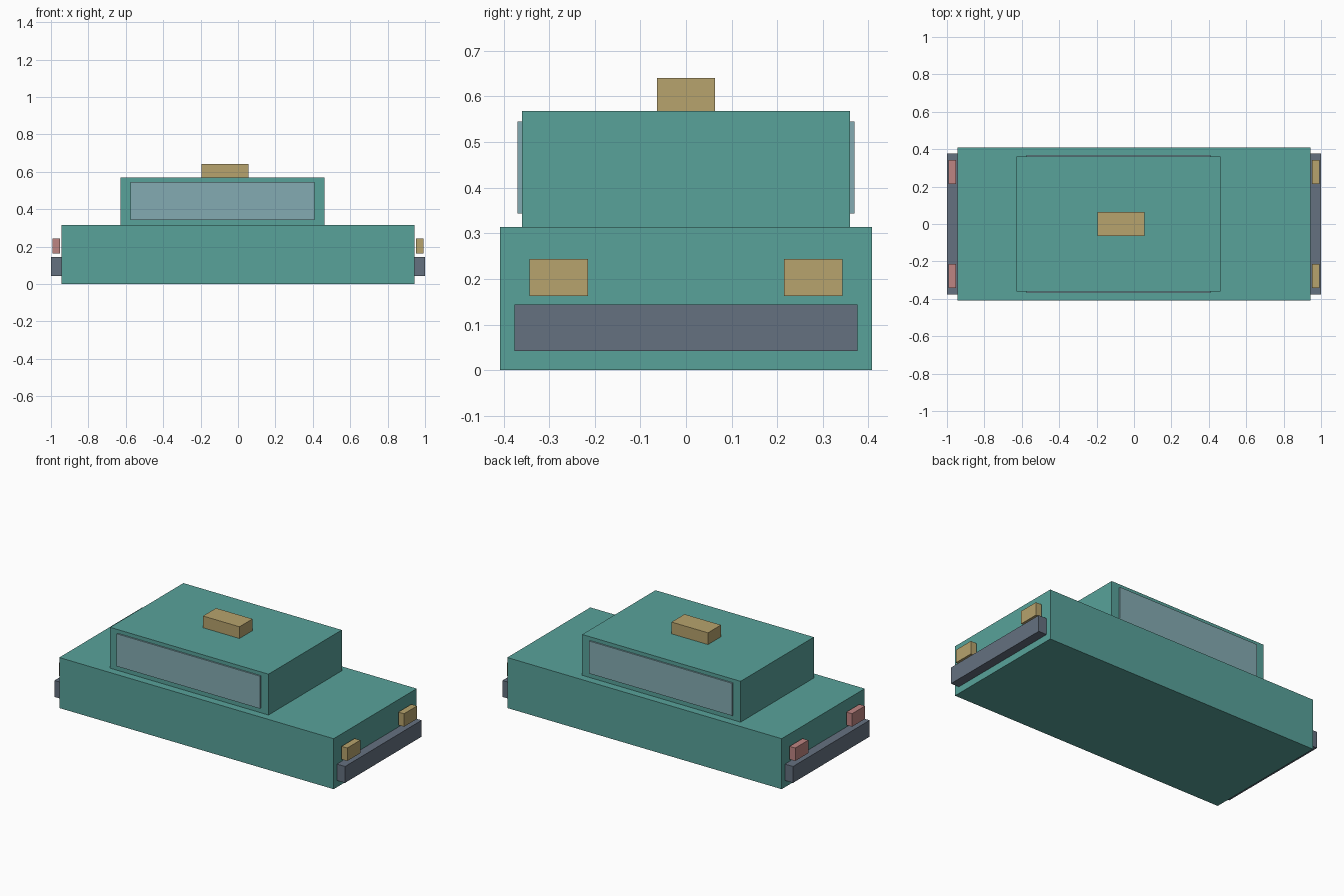
import bpy

if "Cube" in bpy.data.objects:
    bpy.data.objects.remove(bpy.data.objects["Cube"])


def material(name, rgb):
    # sRGB 0-255 to linear
    m = bpy.data.materials.new(name)
    lin = [((c / 255 + 0.055) / 1.055) ** 2.4 for c in rgb]
    m.diffuse_color = (*lin, 1)
    m.use_nodes = True
    m.node_tree.nodes["Principled BSDF"].inputs["Base Color"].default_value = m.diffuse_color
    return m


TEAL = material("teal_paint", (88, 162, 154))
GLASS = material("window_glass", (132, 171, 178))
GREY = material("bumper_grey", (101, 113, 128))
YELLOW = material("lamp_yellow", (183, 163, 109))
RED = material("tail_red", (190, 133, 130))


def box(name, x, y, z, mat):
    """Box from (min, max) ranges on each axis."""
    bpy.ops.mesh.primitive_cube_add(size=1, location=[sum(r) / 2 for r in (x, y, z)])
    ob = bpy.context.object
    ob.name = name
    ob.scale = [r[1] - r[0] for r in (x, y, z)]
    bpy.ops.object.transform_apply(location=False, rotation=False, scale=True)
    ob.data.materials.append(mat)
    return ob


# Body, cabin and roof sign
box("body", (-0.944, 0.944), (-0.408, 0.408), (0, 0.314), TEAL)
box("cabin", (-0.628, 0.462), (-0.36, 0.36), (0.314, 0.568), TEAL)
box("roof_sign", (-0.196, 0.055), (-0.064, 0.064), (0.568, 0.641), YELLOW)

# Side windows: thin plates on the cabin
for side, s in (("front", -1), ("back", 1)):
    box(side + "_window", (-0.576, 0.409), sorted((s * 0.36, s * 0.369)), (0.343, 0.545), GLASS)

# Bumpers and lamps at both ends
for end, s, mat in (("head", 1, YELLOW), ("tail", -1, RED)):
    box(end + "_bumper", sorted((s * 0.944, s * 1.0)), (-0.376, 0.376), (0.042, 0.144), GREY)
    for side, t in (("front", -1), ("back", 1)):
        box(f"{end}_lamp_{side}", sorted((s * 0.953, s * 0.992)),
            sorted((t * 0.215, t * 0.343)), (0.163, 0.244), mat)
